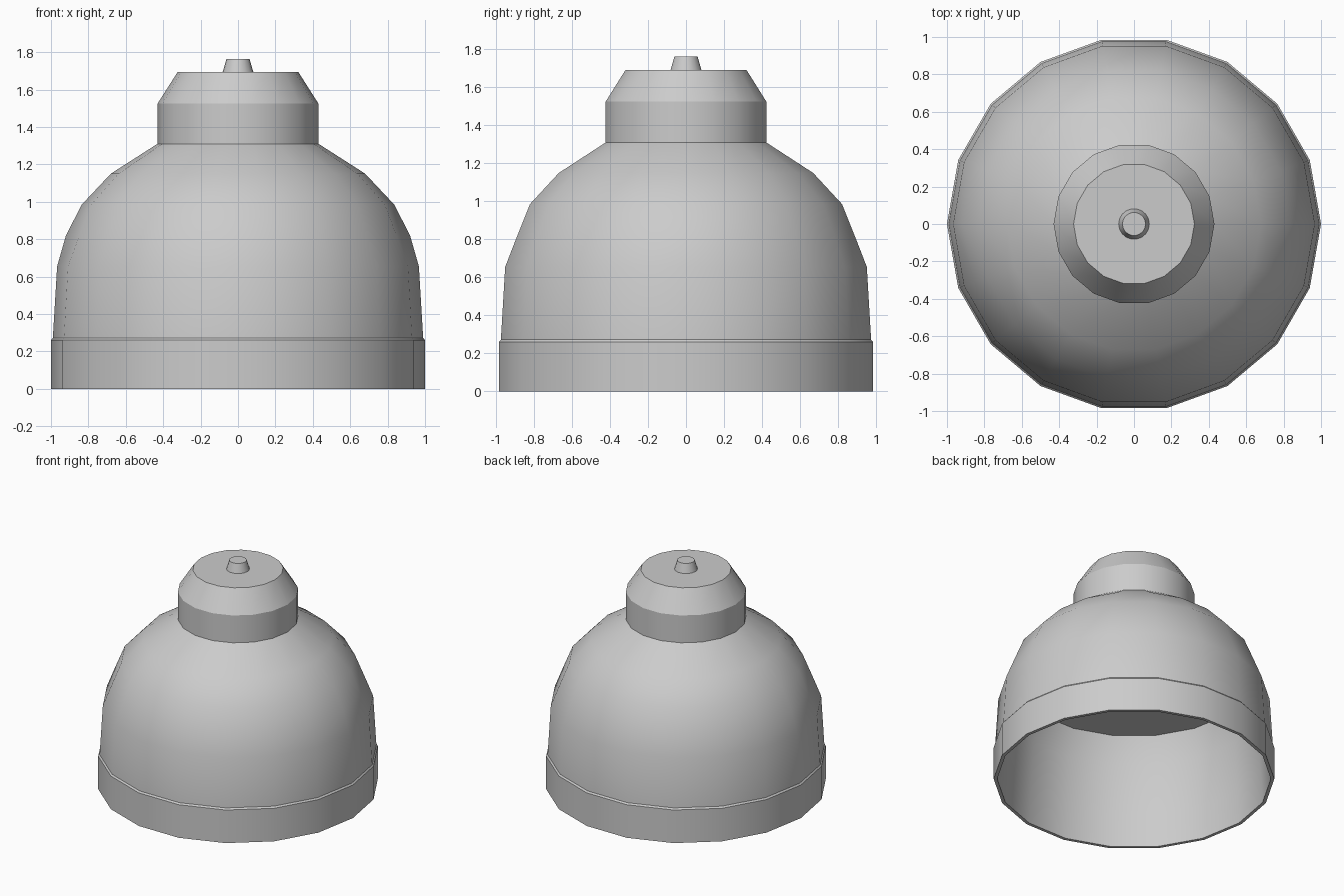
import bpy, bmesh, math

if "Cube" in bpy.data.objects:
    bpy.data.objects.remove(bpy.data.objects["Cube"])

SIDES = 18


def lathe(name, profile, sides=SIDES):
    """Revolve (radius, z) points around z; radius 0 makes a closing pole."""
    bm = bmesh.new()
    rings = []
    for r, z in profile:
        if r == 0:
            rings.append([bm.verts.new((0, 0, z))])
        else:
            rings.append([bm.verts.new((r * math.cos(2 * math.pi * i / sides),
                                        r * math.sin(2 * math.pi * i / sides), z))
                          for i in range(sides)])
    for a, b in zip(rings, rings[1:]):
        for i in range(sides):
            j = (i + 1) % sides
            loop = [a[i % len(a)], a[j % len(a)], b[j % len(b)], b[i % len(b)]]
            bm.faces.new(list(dict.fromkeys(loop)))
    bmesh.ops.recalc_face_normals(bm, faces=bm.faces)
    mesh = bpy.data.meshes.new(name)
    bm.to_mesh(mesh)
    bm.free()
    obj = bpy.data.objects.new(name, mesh)
    bpy.context.collection.objects.link(obj)
    bpy.ops.object.select_all(action='DESELECT')
    obj.select_set(True)
    bpy.context.view_layer.objects.active = obj
    bpy.ops.object.shade_smooth_by_angle(angle=math.radians(29))
    return obj


# Hollow bell: inner ceiling, inner wall, rim, outer band, dome, hidden top
bell = lathe("bell_shade", [
    (0, 0.85), (0.865, 0.85), (0.935, 0.65), (0.96, 0.25), (0.975, 0),
    (1.0, 0), (1.0, 0.26), (0.99, 0.272),
    (0.967, 0.655), (0.902, 0.82), (0.835, 0.985), (0.68, 1.15), (0.43, 1.31),
    (0, 1.31)])

# Slight bulge at the left and right sides of the dome
for v in bell.data.vertices:
    if abs(v.co.z - 0.82) < 0.001 and abs(v.co.y) < 0.001:
        v.co.x = math.copysign(0.92, v.co.x)

# Collar with chamfered top
lathe("collar_cap", [(0, 1.31), (0.43, 1.31), (0.43, 1.525), (0.323, 1.693), (0, 1.693)])

# Small tapered knob
lathe("top_knob", [(0, 1.69), (0.083, 1.69), (0.062, 1.763), (0, 1.763)])
